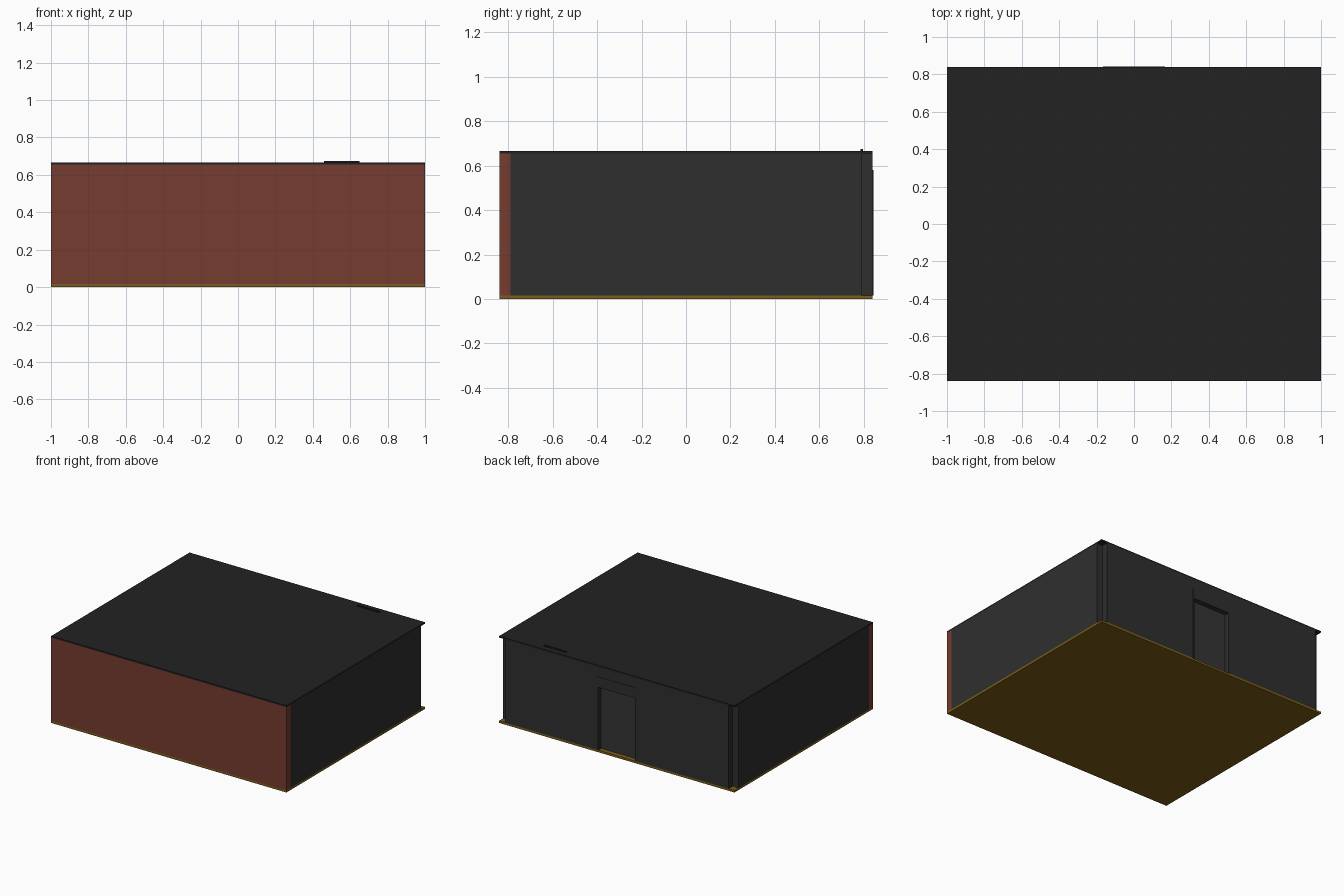
import bpy

if "Cube" in bpy.data.objects:
    bpy.data.objects.remove(bpy.data.objects["Cube"])


def material(name, rgb):
    m = bpy.data.materials.new(name)
    m.diffuse_color = (*rgb, 1)
    m.use_nodes = True
    m.node_tree.nodes["Principled BSDF"].inputs["Base Color"].default_value = m.diffuse_color
    return m


FLOOR = material("ochre_floor", (0.2, 0.11, 0.009))
BRICK = material("red_brick", (0.18, 0.045, 0.03))
WALL = material("dark_wall", (0.028, 0.028, 0.03))
ROOF = material("black_ceiling", (0.016, 0.016, 0.017))
DOOR = material("door_grey", (0.035, 0.035, 0.035))


def box(name, x, y, z, mat):
    """Box from (min, max) ranges on each axis."""
    bpy.ops.mesh.primitive_cube_add(size=1, location=[sum(r) / 2 for r in (x, y, z)])
    ob = bpy.context.object
    ob.name = name
    ob.scale = [r[1] - r[0] for r in (x, y, z)]
    bpy.ops.object.transform_apply(location=False, rotation=False, scale=True)
    ob.data.materials.append(mat)
    return ob


X, Y, T = 1.0, 0.84, 0.05            # half width, half depth, wall thickness
Z0, Z1 = 0.016, 0.655                # wall bottom and top
DW, DH = 0.165, 0.58                 # door frame half width and top

# Floor and ceiling slabs
box("floor", (-X, X), (-Y, Y), (0, Z0), FLOOR)
box("ceiling", (-X, X), (-Y, Y), (Z1, 0.667), ROOF)

# Brick front wall, full width
box("front_brick_wall", (-X, X), (-Y, T - Y), (Z0, Z1), BRICK)

# Side walls, rear wall halves and door jambs, leaving notched rear corners
for s, side in ((-1, "left"), (1, "right")):
    def span(a, b):
        return tuple(sorted((s * a, s * b)))
    box(side + "_wall", span(X - T, X), (T - Y, Y - T), (Z0, Z1), WALL)
    box(side + "_rear_wall", span(DW, X - T), (Y - T, Y), (Z0, Z1), WALL)
    box(side + "_door_jamb", span(DW - 0.008, DW), (Y - T - 0.003, Y + 0.003), (Z0, DH), WALL)

# Rear wall above the door, frame header and recessed door
box("wall_over_door", (-DW, DW), (Y - T, Y), (DH, Z1), WALL)
box("door_header", (0.008 - DW, DW - 0.008), (Y - T - 0.003, Y + 0.003), (0.5, DH), WALL)
box("door", (0.008 - DW, DW - 0.008), (Y - T, Y - 0.035), (Z0, 0.5), DOOR)

# Thin panel hung on the inside of the rear wall, its top showing through the ceiling
box("hanging_panel", (0.46, 0.65), (0.785, 0.797), (0.45, 0.675), ROOF)
